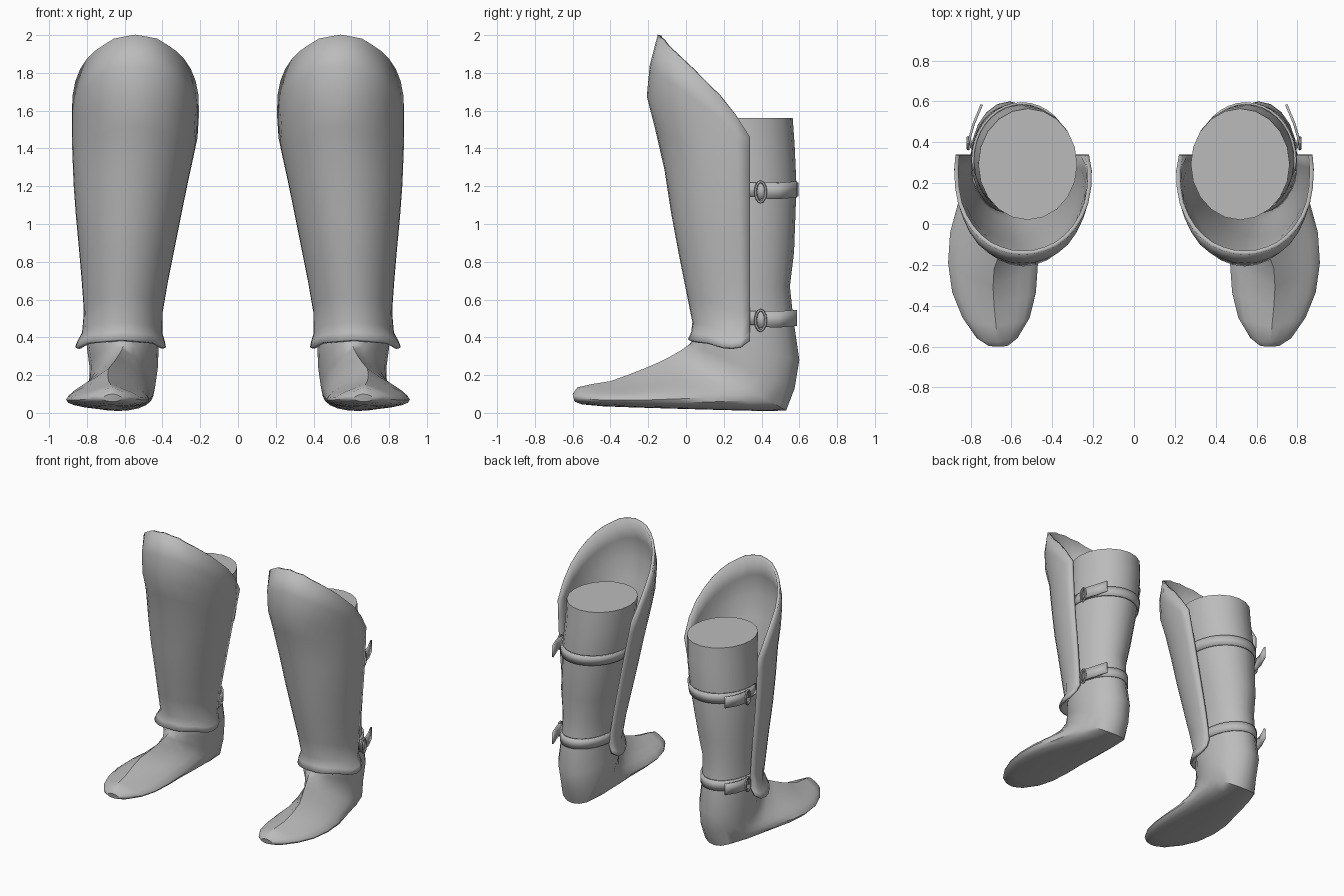
import bpy, bmesh, math
from mathutils import Vector

cube = bpy.data.objects.get("Cube")
if cube:
    bpy.data.objects.remove(cube)

grey = bpy.data.materials.new("plain_grey")
grey.use_nodes = True
COLOUR = (0.5, 0.5, 0.5, 1)
grey.diffuse_color = COLOUR
grey.node_tree.nodes["Principled BSDF"].inputs["Base Color"].default_value = COLOUR

SEGS = 20

# Leg levels: height, front y, back y, centre x, half width
LEG = [(0.50, 0.06, 0.568, 0.61, 0.175), (0.67, 0.08, 0.55, 0.605, 0.18),
       (0.85, 0.08, 0.572, 0.59, 0.20), (1.20, 0.04, 0.585, 0.55, 0.235),
       (1.42, 0.03, 0.575, 0.525, 0.24), (1.56, 0.02, 0.565, 0.52, 0.242)]

# Foot sections: top y, z, bottom y, z, centre x, half width, flatness of the sole
FOOT = [(-0.60, 0.10, -0.59, 0.06, 0.665, 0.05, 0.8),
        (-0.575, 0.135, -0.55, 0.045, 0.67, 0.10, 0.6),
        (-0.50, 0.152, -0.44, 0.035, 0.675, 0.165, 0.5),
        (-0.40, 0.168, -0.31, 0.03, 0.685, 0.205, 0.45),
        (-0.31, 0.20, -0.15, 0.025, 0.69, 0.22, 0.42),
        (-0.22, 0.235, 0.02, 0.02, 0.685, 0.215, 0.42),
        (-0.15, 0.265, 0.2, 0.015, 0.66, 0.2, 0.45),
        (-0.08, 0.30, 0.4, 0.01, 0.635, 0.185, 0.5),
        (-0.02, 0.335, 0.53, 0.012, 0.615, 0.175, 0.65),
        (0.02, 0.365, 0.575, 0.13, 0.605, 0.18, 0.85),
        (0.05, 0.41, 0.60, 0.28, 0.61, 0.19, 1.0)]

# Greave levels: height, front y, inner x, outer x
GREAVE = [(0.34, 0.0, 0.38, 0.865), (0.39, 0.01, 0.39, 0.845), (0.45, 0.04, 0.41, 0.81),
          (0.6, 0.01, 0.39, 0.82), (0.8, -0.03, 0.35, 0.835), (1.0, -0.07, 0.31, 0.855),
          (1.2, -0.10, 0.27, 0.87), (1.45, -0.14, 0.215, 0.88), (1.6, -0.2, 0.205, 0.88),
          (1.75, -0.215, 0.205, 0.88), (2.0, -0.15, 0.215, 0.87)]

# Greave rim heights by angle from the front
RIM_TOP = [(0, 2.0), (20, 1.98), (45, 1.9), (65, 1.8), (85, 1.65), (101, 1.46)]
RIM_LOW = [(0, 0.385), (50, 0.37), (75, 0.34), (90, 0.345), (101, 0.385)]


def lookup(table, key):
    """Linear interpolation of the remaining columns by the first one."""
    for a, b in zip(table, table[1:]):
        if key <= b[0]:
            t = max(0, (key - a[0]) / (b[0] - a[0]))
            return [p + (q - p) * t for p, q in zip(a[1:], b[1:])]
    return list(table[-1][1:])


def loft(name, rows, side, closed=True, caps=True, thick=0, angle=40):
    """Skin a list of point rows, flipped to one side of the model."""
    bm = bmesh.new()
    grid = [[bm.verts.new((side * x, y, z)) for x, y, z in row] for row in rows]
    n = len(rows[0])
    for a, b in zip(grid, grid[1:]):
        for i in range(n if closed else n - 1):
            j = (i + 1) % n
            bm.faces.new((a[i], a[j], b[j], b[i]))
    if closed and caps:
        bm.faces.new(grid[0])
        bm.faces.new(grid[-1])
    bmesh.ops.recalc_face_normals(bm, faces=bm.faces)
    mesh = bpy.data.meshes.new(name)
    bm.to_mesh(mesh)
    bm.free()
    mesh.materials.append(grey)
    obj = bpy.data.objects.new(name, mesh)
    bpy.context.collection.objects.link(obj)
    if thick:
        mod = obj.modifiers.new("thickness", "SOLIDIFY")
        mod.thickness, mod.offset = thick, 0
    bpy.ops.object.select_all(action="DESELECT")
    obj.select_set(True)
    bpy.context.view_layer.objects.active = obj
    bpy.ops.object.shade_smooth_by_angle(angle=math.radians(angle))
    return obj


def leg_point(z, a, grow=0):
    """Point on the leg; angle zero is the front, positive is the outer side."""
    yf, yb, xc, hw = lookup(LEG, z)
    return (xc + (hw + grow) * math.sin(a),
            (yf + yb) / 2 - ((yb - yf) / 2 + grow) * math.cos(a), z)


def boot(side, label):
    turns = [math.tau * i / SEGS for i in range(SEGS)]
    rows = []
    for yt, zt, yb, zb, xc, hw, flat in FOOT:
        row = []
        for a in turns:
            s = ((1 - math.cos(a)) / 2) ** flat
            row.append((xc + hw * math.sin(a), yt + (yb - yt) * s, zt + (zb - zt) * s))
        rows.append(row)
    rows += [[leg_point(level[0], a) for a in turns] for level in LEG]
    loft(label + "_boot", rows, side)


def greave(side, label):
    rows = []
    levels = [0, 0.025, 0.06, 0.15, 0.28, 0.42, 0.56, 0.7, 0.8, 0.9, 1]
    for v in levels:
        row = []
        for i in range(-10, 11):
            deg = i * 10.1
            low, top = lookup(RIM_LOW, abs(deg))[0], lookup(RIM_TOP, abs(deg))[0]
            z = low + (top - low) * v
            yf, xi, xo = lookup(GREAVE, z)
            yc = (0.34 + 0.19 * yf) / 1.19
            a = math.radians(deg)
            row.append(((xi + xo) / 2 + ((xo - xi) / 2 - 0.01) * math.sin(a),
                        yc - (yc - yf - 0.01) * math.cos(a), z))
        rows.append(row)
    loft(label + "_greave", rows, side, closed=False, thick=0.02)


def strap(side, label, z, place):
    # Band round the calf between the greave edges
    arc = [math.radians(80 + 10 * i) for i in range(21)]
    rows = [[leg_point(z + dz, a, 0.006) for a in arc] for dz in (-0.045, 0.03)]
    loft(f"{label}_{place}_strap", rows, side, closed=False, thick=0.012)

    # Loose strap end standing off the calf
    path = [(0.795, 0.37, 0), (0.805, 0.42, 0.006), (0.785, 0.49, 0.004), (0.745, 0.585, 0.012)]
    rows = [[(x, y, z + dz + h) for x, y, dz in path] for h in (-0.062, 0.024)]
    loft(f"{label}_{place}_strap_end", rows, side, closed=False, thick=0.012)

    # Oval buckle frame, a thin ring swept round its centre
    centre = Vector((0.812, 0.395, z - 0.02))
    rows = []
    for k in range(13):
        t = math.tau * k / 12
        out = Vector((0, math.cos(t), math.sin(t)))
        mid = centre + Vector((0, 0.027 * math.cos(t), 0.055 * math.sin(t)))
        rows.append([mid + out * 0.008 * math.cos(b) + Vector((0.008 * math.sin(b), 0, 0))
                     for b in (math.tau * j / 6 for j in range(6))])
    loft(f"{label}_{place}_buckle", rows, side, caps=False)


for side, label in ((1, "left"), (-1, "right")):
    boot(side, label)
    greave(side, label)
    strap(side, label, 1.19, "upper")
    strap(side, label, 0.51, "lower")
